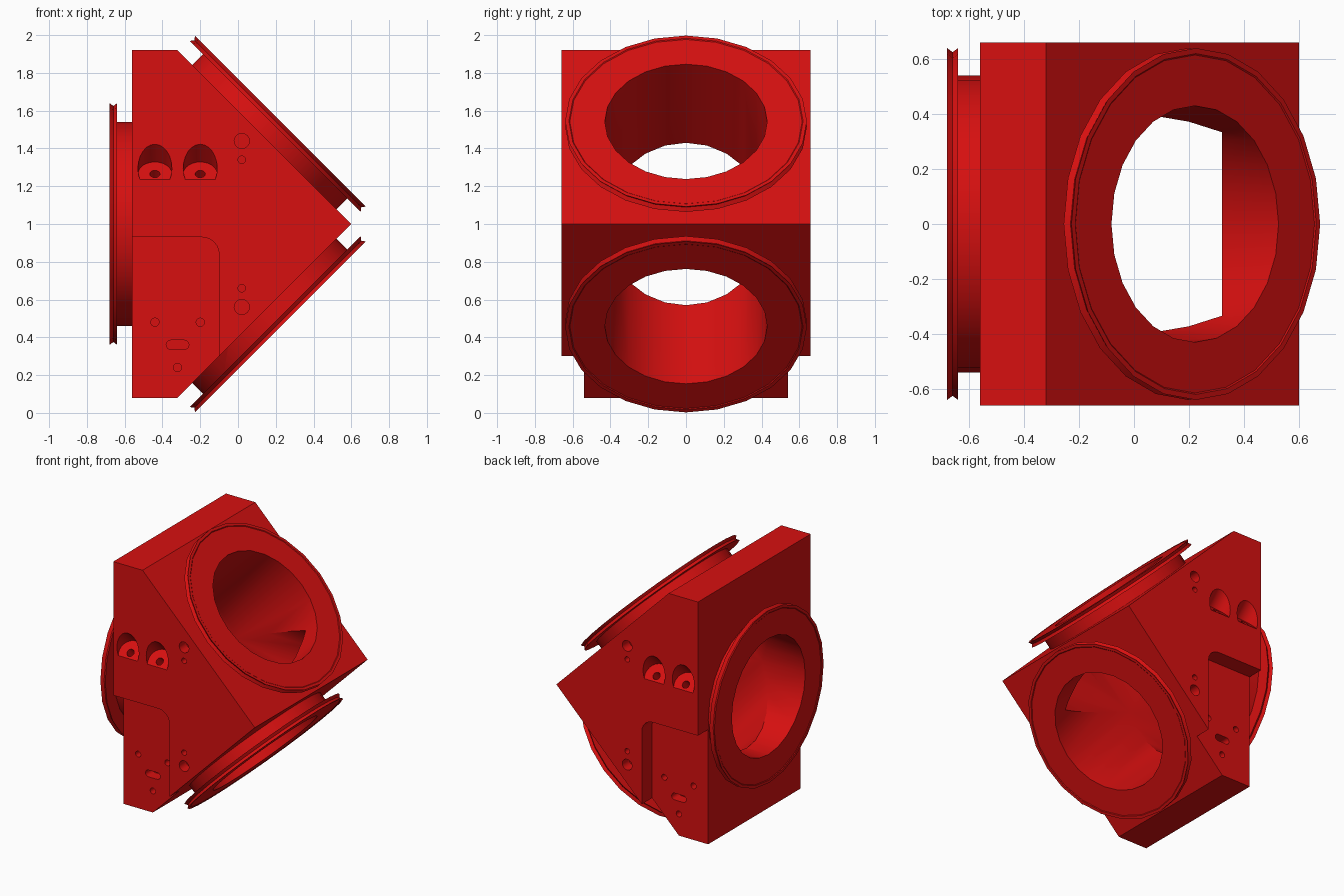
import bpy, bmesh
from math import cos, sin, pi, radians
from mathutils import Matrix, Vector

default = bpy.data.objects.get("Cube")
if default:
    bpy.data.objects.remove(default, do_unlink=True)

red = bpy.data.materials.new("bright red")
red.use_nodes = True
colour = (0.68, 0.005, 0.005, 1)
red.diffuse_color = colour
red.node_tree.nodes["Principled BSDF"].inputs["Base Color"].default_value = colour

HUB = Vector((-0.32, 0, 1))   # where the three bore axes meet
BORE = 0.43
SIDES = 24


def finish(name, bm):
    bmesh.ops.recalc_face_normals(bm, faces=bm.faces)
    mesh = bpy.data.meshes.new(name)
    bm.to_mesh(mesh)
    bm.free()
    mesh.materials.append(red)
    obj = bpy.data.objects.new(name, mesh)
    bpy.context.collection.objects.link(obj)
    return obj


def prism(name, profile, y0, y1):
    """Extrude an xz outline along y."""
    bm = bmesh.new()
    face = bm.faces.new([bm.verts.new((x, y0, z)) for x, z in profile])
    moved = bmesh.ops.extrude_face_region(bm, geom=[face])["geom"]
    verts = [v for v in moved if isinstance(v, bmesh.types.BMVert)]
    bmesh.ops.translate(bm, verts=verts, vec=(0, y1 - y0, 0))
    return finish(name, bm)


def lathe(name, profile, matrix, sides=SIDES):
    """Solid of revolution from (radius, height) pairs, capped at both ends."""
    bm = bmesh.new()
    rings = [[bm.verts.new(matrix @ Vector((r * cos(2 * pi * i / sides),
                                            r * sin(2 * pi * i / sides), h)))
              for i in range(sides)] for r, h in profile]
    for a, b in zip(rings, rings[1:]):
        for i in range(sides):
            j = (i + 1) % sides
            bm.faces.new((a[i], a[j], b[j], b[i]))
    bm.faces.new(rings[0])
    bm.faces.new(rings[-1])
    return finish(name, bm)


def combine(target, tool, operation="DIFFERENCE"):
    mod = target.modifiers.new("combine", "BOOLEAN")
    mod.operation, mod.solver, mod.object = operation, "EXACT", tool
    bpy.context.view_layer.objects.active = target
    bpy.ops.object.modifier_apply(modifier=mod.name)
    bpy.data.objects.remove(tool, do_unlink=True)


def arc(cx, cz, r, start, end, steps):
    return [(cx + r * cos(radians(start + (end - start) * i / steps)),
             cz + r * sin(radians(start + (end - start) * i / steps)))
            for i in range(steps + 1)]


# Main block with its pointed side towards +x
body = prism("three_port_block", [(-0.56, 0.08), (-0.32, 0.08), (0.6, 1.0),
                                  (-0.32, 1.92), (-0.56, 1.92)], -0.66, 0.66)

# Stepped recess in the lower corner of both sides
recess = [(-0.7, -0.1), (-0.1, -0.1)] + arc(-0.19, 0.84, 0.09, 0, 90, 6) + [(-0.7, 0.93)]
for side in (-1, 1):
    combine(body, prism("recess_cutter", recess, side * 0.54, side * 0.8))

# Grooved port flanges: (tilt about y, distance from hub to block face, bore start)
ports = [(-90, 0.24, -0.64), (45, 0.6505, 0), (135, 0.6505, 0)]
flange = [(0.54, -0.05), (0.54, 0.08), (0.64, 0.08), (0.625, 0.1), (0.64, 0.12),
          (0.62, 0.12), (0.615, 0.116)]
frames = []
for tilt, face, start in ports:
    frame = Matrix.Translation(HUB) @ Matrix.Rotation(radians(tilt), 4, "Y")
    frames.append((frame, start, face + 0.3))
    combine(body, lathe("port_flange", flange, frame @ Matrix.Translation((0, 0, face))), "UNION")

# Bores meeting at the hub
for frame, start, end in frames:
    combine(body, lathe("bore_cutter", [(BORE, start), (BORE, end)], frame))

# Screw pockets and pin holes, repeated on both sides
for side in (-1, 1):
    outward = Matrix.Rotation(radians(-90 * side), 4, "X")
    slanted = Matrix.Rotation(radians(-45 * side), 4, "X")

    def drill(x, z, r, surface):
        place = Matrix.Translation((x, side * surface, z)) @ outward
        combine(body, lathe("hole_cutter", [(r, -0.08), (r, 0.06)], place, 16))

    for x in (-0.44, -0.2):
        seat = Matrix.Translation((x, side * 0.63, 1.265)) @ slanted
        combine(body, lathe("pocket_cutter", [(0.09, 0), (0.09, 0.4)], seat))
        combine(body, lathe("screw_cutter", [(0.027, -0.24), (0.027, 0.02)], seat, 16))
        drill(x, 0.48, 0.022, 0.54)
    drill(-0.32, 0.24, 0.022, 0.54)
    for mirror in (-1, 1):
        drill(0.02, 1 + mirror * 0.44, 0.04, 0.66)
        drill(0.02, 1 + mirror * 0.34, 0.02, 0.66)
    slot = arc(-0.285, 0.36, 0.025, -90, 90, 8) + arc(-0.355, 0.36, 0.025, 90, 270, 8)
    combine(body, prism("slot_cutter", slot, side * 0.46, side * 0.6))

# Smooth round walls, crisp edges
bpy.ops.object.select_all(action="DESELECT")
body.select_set(True)
bpy.context.view_layer.objects.active = body
bpy.ops.object.shade_smooth_by_angle(angle=radians(25))
